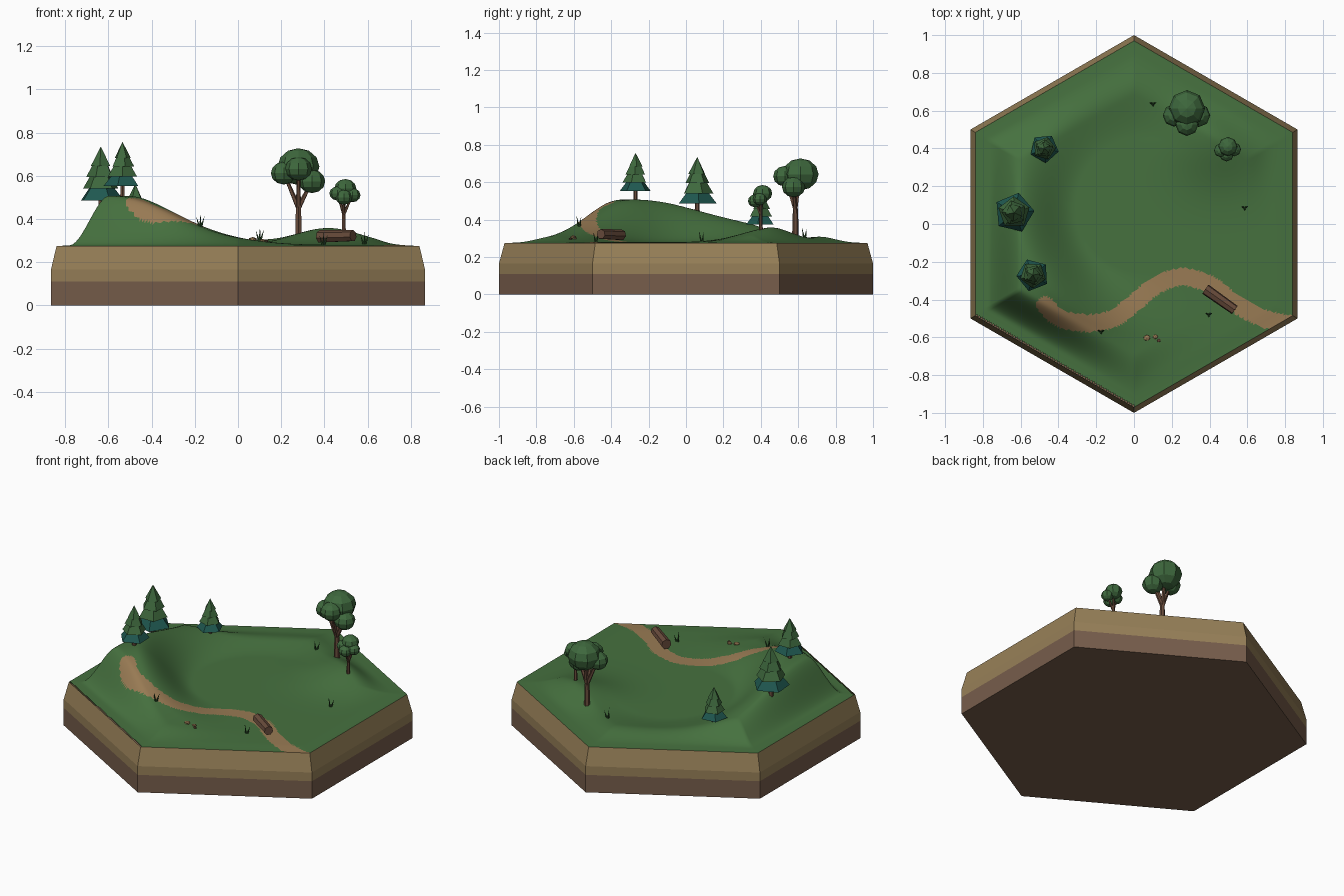
import bpy, bmesh, math, random
from mathutils import Vector, Matrix

if "Cube" in bpy.data.objects:
    bpy.data.objects.remove(bpy.data.objects["Cube"])

random.seed(4)


def material(name, r, g, b):
    lin = [((c / 255 + 0.055) / 1.055) ** 2.4 for c in (r, g, b)]
    m = bpy.data.materials.new(name)
    m.diffuse_color = (*lin, 1)
    m.use_nodes = True
    m.node_tree.nodes["Principled BSDF"].inputs["Base Color"].default_value = m.diffuse_color
    return m


GRASS = material("grass_green", 70, 113, 63)
PATH = material("path_tan", 153, 123, 84)
SOIL = material("soil_tan", 151, 128, 88)
EARTH = material("earth_brown", 119, 93, 75)
LEAF = material("leaf_green", 62, 104, 61)
TEAL = material("needle_teal", 31, 88, 80)
BARK = material("bark_brown", 104, 75, 59)
BLADE = material("blade_green", 45, 82, 42)


def finish(name, bm, *mats):
    mesh = bpy.data.meshes.new(name)
    bm.to_mesh(mesh)
    bm.free()
    for m in mats:
        mesh.materials.append(m)
    ob = bpy.data.objects.new(name, mesh)
    bpy.context.collection.objects.link(ob)
    return ob


def smooth(a, b, x):
    t = min(1, max(0, (x - a) / (b - a)))
    return t * t * (3 - 2 * t)


# Terrain height: curved ridge around a basin, fading out at the hexagon rim
RIM, TOP = 0.97, 0.275


def height(x, y):
    edge = RIM * math.cos(math.pi / 6) - max(
        abs(x * math.cos(k * math.pi / 3) + y * math.sin(k * math.pi / 3)) for k in range(3))
    dx, dy = x - 0.05, y - 0.1
    ang = math.degrees(math.atan2(dy, dx))

    def lobe(centre, before, after):
        d = (ang - centre + 180) % 360 - 180
        return math.exp(-0.5 * (d / (after if d > 0 else before)) ** 2)

    ring = smooth(0.36, 0.68, math.hypot(dx, dy))
    ridge = ring * (0.228 * lobe(214, 41, 27) + 0.03 * lobe(95, 35, 35))
    mound = 0.075 * math.exp(-((x - 0.43) ** 2 + (y - 0.47) ** 2) / (2 * 0.17 ** 2))
    return TOP + smooth(0.06, 0.245, edge) * (ridge + mound) + 0.004 * smooth(0, 0.1, edge)


# Winding path centre line
knots = [Vector(p) for p in ((-.47, -.43), (-.39, -.5), (-.25, -.525), (-.11, -.5), (0, -.42),
                             (.11, -.33), (.25, -.28), (.4, -.32), (.52, -.41), (.65, -.485),
                             (.76, -.52), (.87, -.53))]
line = []
for i in range(len(knots) - 1):
    a, b = knots[i], knots[i + 1]
    p, q = knots[max(i - 1, 0)], knots[min(i + 2, len(knots) - 1)]
    for s in range(6):
        t = s / 6
        v = 0.5 * (2 * a + (b - p) * t + (2 * p - 5 * a + 4 * b - q) * t * t
                   + (3 * a - p - 3 * b + q) * t ** 3)
        line.append((v.x, v.y))

# Grass ground as a triangular lattice, with the path picked out by distance
N = 68
bm = bmesh.new()
grid = {}
for i in range(-N, N + 1):
    for j in range(-N, N + 1):
        if abs(i + j) <= N:
            x, y = RIM * 0.8660254 * j / N, RIM * (i + 0.5 * j) / N
            grid[i, j] = bm.verts.new((x, y, height(x, y)))
for i, j in list(grid):
    for tri in (((i, j), (i, j + 1), (i + 1, j)), ((i + 1, j), (i, j + 1), (i + 1, j + 1))):
        if all(k in grid for k in tri):
            f = bm.faces.new([grid[k] for k in tri])
            f.smooth = True
            c = f.calc_center_median()
            if c.y < -0.15 and min((c.x - u) ** 2 + (c.y - v) ** 2 for u, v in line) < 0.047 ** 2:
                f.material_index = 1
finish("ground", bm, GRASS, PATH)

# Hexagonal earth block with a sloped upper rim
bm = bmesh.new()
rings = [[bm.verts.new((r * math.cos(math.pi / 6 + k * math.pi / 3),
                        r * math.sin(math.pi / 6 + k * math.pi / 3), z)) for k in range(6)]
         for r, z in ((1, 0), (1, 0.11), (1, 0.165), (RIM, TOP))]
bm.faces.new(rings[0][::-1]).material_index = 1
for n in range(3):
    for k in range(6):
        m = (k + 1) % 6
        f = bm.faces.new((rings[n][k], rings[n][m], rings[n + 1][m], rings[n + 1][k]))
        f.material_index = 1 if n == 0 else 0
finish("earth_block", bm, SOIL, EARTH)


def limb(bm, a, b, r1, r2, sides=6, mat=0, spin=0.0):
    """Tapered solid between two points."""
    a, b = Vector(a), Vector(b)
    d = b - a
    m = (Matrix.Translation((a + b) / 2) @ d.to_track_quat('Z', 'Y').to_matrix().to_4x4()
         @ Matrix.Rotation(spin, 4, 'Z'))
    old = set(bm.faces)
    bmesh.ops.create_cone(bm, cap_ends=True, segments=sides, radius1=r1, radius2=r2,
                          depth=d.length, matrix=m)
    for f in bm.faces:
        if f not in old:
            f.material_index = mat


# Conifers: short trunk, teal skirt and stacked green tiers
def conifer(name, x, y, low, apex, r, spin):
    bm = bmesh.new()
    h = apex - low
    limb(bm, (x, y, height(x, y) - 0.02), (x, y, low + 0.3 * h), 0.1 * r + 0.004, 0.09 * r)
    tiers = ((0, 0.34, 1, 0.38, 2), (0.22, 0.56, 0.8, 0.33, 1),
             (0.44, 0.76, 0.62, 0.24, 1), (0.64, 1, 0.44, 0, 1))
    for k, (z1, z2, r1, r2, mat) in enumerate(tiers):
        limb(bm, (x, y, low + z1 * h), (x, y, low + z2 * h), r1 * r, r2 * r, 5, mat,
             spin + k * 0.25)
    finish(name, bm, BARK, LEAF, TEAL)


conifer("conifer_large", -0.635, 0.06, 0.485, 0.735, 0.108, 0.4)
conifer("conifer_front", -0.535, -0.27, 0.552, 0.757, 0.088, 1.0)
conifer("conifer_back", -0.475, 0.40, 0.375, 0.562, 0.078, 0.1)


# Leafy trees: trunk, a branch to each clump, faceted leaf clumps
def leafy(name, x, y, fork, r, clumps):
    bm = bmesh.new()
    limb(bm, (x, y, height(x, y) - 0.02), (x, y, fork), r, 0.75 * r)
    for cx, cy, cz, cr in clumps:
        limb(bm, (x, y, fork - 0.01), (cx, cy, cz), 0.7 * r, 0.4 * r, 5)
        old = set(bm.faces)
        bmesh.ops.create_uvsphere(bm, u_segments=8, v_segments=6, radius=cr,
                                  matrix=Matrix.Translation((cx, cy, cz))
                                  @ Matrix.Diagonal((1, 1, 0.88, 1)))
        for f in bm.faces:
            if f not in old:
                f.material_index = 1
    finish(name, bm, BARK, LEAF)


leafy("leafy_tree_large", 0.28, 0.585, 0.46, 0.018,
      [(.28, .612, .642, .097), (.212, .575, .612, .06), (.342, .575, .574, .062),
       (.28, .528, .632, .062)])
leafy("leafy_tree_small", 0.49, 0.40, 0.43, 0.011,
      [(.497, .41, .54, .051), (.46, .39, .518, .037), (.53, .395, .51, .037),
       (.49, .37, .5, .039)])

# Fallen log lying across the path
bm = bmesh.new()
limb(bm, (0.378, -0.345, 0.318), (0.533, -0.455, 0.322), 0.03, 0.027, 7)
finish("fallen_log", bm, BARK)

# Grass tufts of three leaning blades
bm = bmesh.new()
for x, y in ((0.1, 0.635), (0.585, 0.085), (0.395, -0.48), (-0.175, -0.57)):
    z = height(x, y) - 0.005
    for dx, dy, h in ((-0.018, 0.008, 0.05), (0.002, -0.016, 0.062), (0.02, 0.01, 0.052)):
        limb(bm, (x + dx * 0.2, y + dy * 0.2, z), (x + dx, y + dy, z + h), 0.006, 0, 4)
finish("grass_tufts", bm, BLADE)

# Small flat stones near the front
bm = bmesh.new()
for x, y, r, mat in ((0.068, -0.603, 0.02, 0), (0.113, -0.597, 0.015, 0), (0.132, -0.617, 0.011, 1)):
    old = set(bm.faces)
    bmesh.ops.create_icosphere(bm, subdivisions=1, radius=r,
                               matrix=Matrix.Translation((x, y, height(x, y) + 0.003))
                               @ Matrix.Rotation(random.random(), 4, 'Z')
                               @ Matrix.Diagonal((1, 0.85, 0.55, 1)))
    for f in bm.faces:
        if f not in old:
            f.material_index = mat
finish("stones", bm, PATH, BARK)
